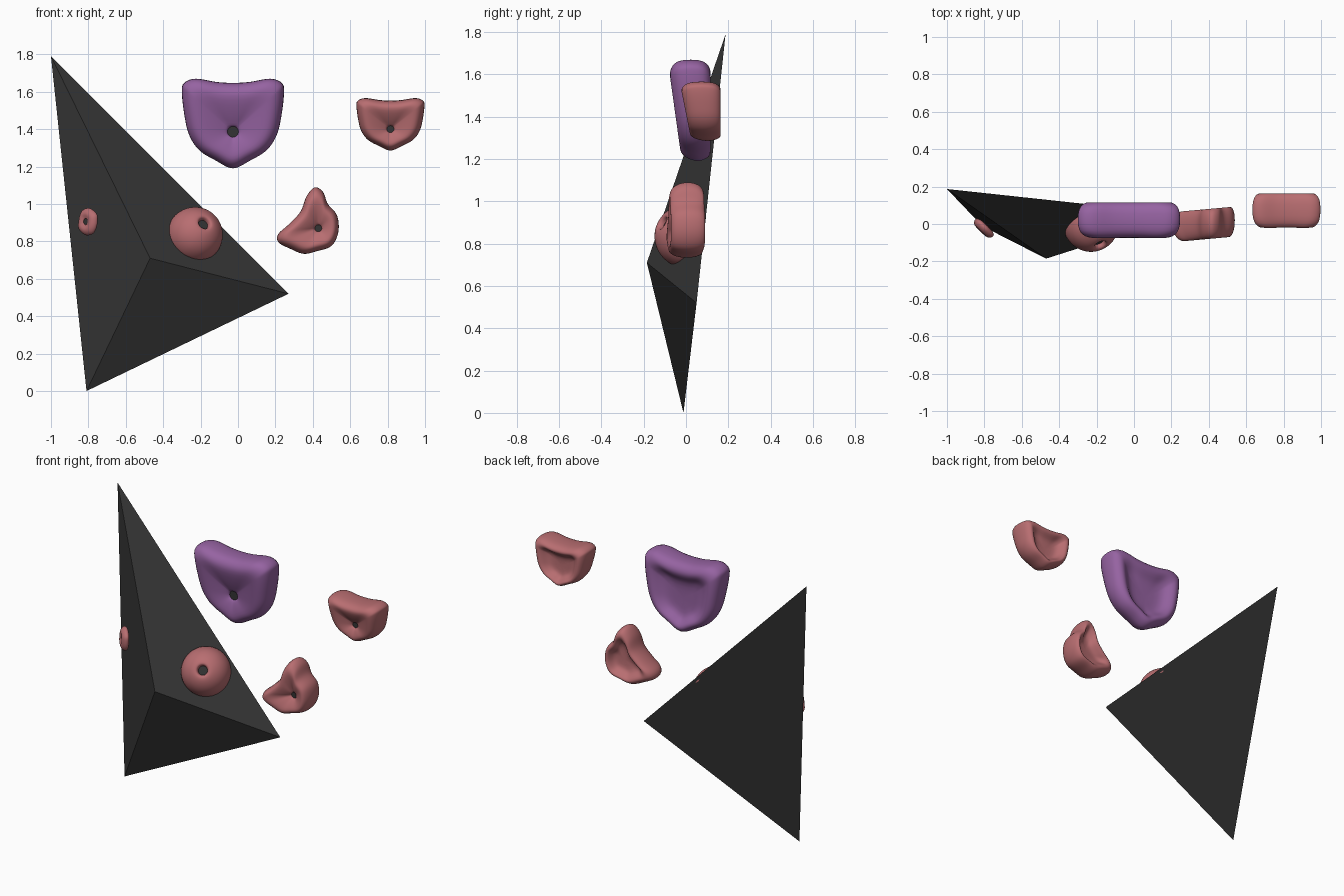
import bpy, bmesh, math
from mathutils import Vector, Matrix

if "Cube" in bpy.data.objects:
    bpy.data.objects.remove(bpy.data.objects["Cube"])


def material(name, col):
    m = bpy.data.materials.new(name)
    m.diffuse_color = (*col, 1)
    m.use_nodes = True
    m.node_tree.nodes["Principled BSDF"].inputs["Base Color"].default_value = m.diffuse_color
    return m


DARK = material("charcoal", (0.034, 0.034, 0.034))
PINK = material("dusty_red", (0.48, 0.155, 0.165))
PURPLE = material("purple", (0.305, 0.125, 0.36))


def smooth_loop(pts, n=4):
    """Closed Catmull-Rom curve through the outline points."""
    out = []
    for i in range(len(pts)):
        a, b, c, d = (Vector(pts[(i + k) % len(pts)]) for k in (-1, 0, 1, 2))
        for j in range(n):
            t = j / n
            out.append(0.5 * (2 * b + (c - a) * t + (2 * a - 5 * b + 4 * c - d) * t * t
                              + (3 * b - a - 3 * c + d) * t ** 3))
    return out


def hold(name, outline, profile, mat, bolt_r, bolt_y, place=None, tilt=0, lean=0):
    """Loft a climbing hold: outline in x/z around the bolt hole, profile of (scale, depth)."""
    place = place or Matrix()
    loop = smooth_loop(outline)
    bm = bmesh.new()
    rings = []
    for s, y in [(-1, bolt_y + 0.01), (-1, bolt_y - 0.01)] + profile:
        ring = []
        for p in loop:
            q = p.normalized() * bolt_r if s < 0 else p * s
            front = 1 if y < profile[len(profile) // 2][1] else 0
            ring.append(bm.verts.new(place @ Vector((q.x, y - tilt * q.y * front + lean * q.x, q.y))))
        rings.append(ring)
    n = len(loop)
    for a, b in zip(rings, rings[1:]):
        for i in range(n):
            bm.faces.new((a[i], a[(i + 1) % n], b[(i + 1) % n], b[i]))
    bm.faces.new(rings[-1])
    bmesh.ops.recalc_face_normals(bm, faces=bm.faces)
    for f in bm.faces:
        f.smooth = True
    me = bpy.data.meshes.new(name)
    bm.to_mesh(me)
    bm.free()
    ob = bpy.data.objects.new(name, me)
    bpy.context.collection.objects.link(ob)
    me.materials.append(mat)
    ob.modifiers.new("smooth", 'SUBSURF').levels = 1
    ob.modifiers["smooth"].render_levels = 1
    # dark bolt at the bottom of the hole
    bpy.ops.mesh.primitive_cylinder_add(vertices=20, radius=bolt_r * 1.05, depth=0.01)
    bolt = bpy.context.object
    bolt.name = name + "_bolt"
    bolt.data.materials.append(DARK)
    bolt.matrix_world = place @ Matrix.Translation((0, bolt_y, 0)) @ Matrix.Rotation(math.pi / 2, 4, 'X')


def facing(loc, normal):
    q = Vector((0, -1, 0)).rotation_difference(Vector(normal))
    return Matrix.Translation(loc) @ q.to_matrix().to_4x4()


# wall volume: low irregular pyramid with flat faces
bm = bmesh.new()
a, b, c, d = [bm.verts.new(v) for v in
              ((-1, .187, 1.79), (.27, .05, .52), (-.81, -.012, 0), (-.47, -.185, .71))]
for f in ((a, b, c), (a, d, b), (b, d, c), (c, d, a)):
    bm.faces.new(f)
bmesh.ops.recalc_face_normals(bm, faces=bm.faces)
me = bpy.data.meshes.new("wall_volume")
bm.to_mesh(me)
bm.free()
me.materials.append(DARK)
bpy.context.collection.objects.link(bpy.data.objects.new("wall_volume", me))

# shield shaped pinches: half outline mirrored, relative to the bolt hole
half = [(.09, .267), (.2, .285), (.262, .262), (.274, .215), (.262, .1), (.236, -.015),
        (.18, -.1), (.09, -.155)]
shield = [(0, .262)] + half + [(0, -.197)] + [(-x, z) for x, z in reversed(half)]


def shell(f, back):
    """Rounded front dished to the hole, hollowed back."""
    return [(.17, f + .035), (.3, f + .022), (.55, f + .006), (.74, f), (.86, f + .012),
            (.95, f + .035), (1, f + .07), (1, back - .055), (.95, back - .022), (.85, back - .002),
            (.74, back), (.62, back - .02), (.5, back - .045), (.25, back - .05)]


hold("large_shield_hold", shield, shell(-.05, .118), PURPLE, .028, .0,
     Matrix.Translation((-.027, 0, 1.386)), tilt=.14)
hold("small_shield_hold", [(x * .665, z * .585) for x, z in shield], shell(.0, .165), PINK,
     .018, .05, Matrix.Translation((.815, 0, 1.4)), tilt=.2)

# turned pinch
turned = [(.41, 1.09), (.455, 1.065), (.48, 1.0), (.53, .94), (.537, .85), (.5, .775),
          (.42, .747), (.35, .733), (.28, .76), (.215, .795), (.215, .84), (.27, .89),
          (.335, .96), (.365, 1.04)]
hold("turned_hold", [(x - .43, z - .87) for x, z in turned], shell(-.08, .085), PINK,
     .018, -.03, Matrix.Translation((.43, 0, .87)), lean=.09)


def circle(rx, rz, n=12):
    return [(rx * math.cos(2 * math.pi * i / n), rz * math.sin(2 * math.pi * i / n)) for i in range(n)]


# round hold on the right face of the volume
dome = [(.22, -.138), (.3, -.141)] + [(math.sin(t), -.15 * math.cos(t)) for t in
                                     (.45, .65, .85, 1.05, 1.25, 1.45)] + [(1, 0), (.98, .02), (.3, .02)]
hold("round_hold", circle(.15, .15), dome, PINK, .027, -.11,
     facing((-.23, 0, .835), (.369, -.808, .458)))

# small foothold on the left face
foot = [(.3, -.02), (.5, -.028), (.75, -.024), (.93, -.012), (1, 0), (.95, .012), (.6, .02)]
hold("foothold", [(x * (1 + .1 * math.sin(i * 2)), z) for i, (x, z) in enumerate(circle(.068, .075))],
     foot, PINK, .016, -.012, facing((-.802, -.02, .905), (-.7, -.71, .05)))
